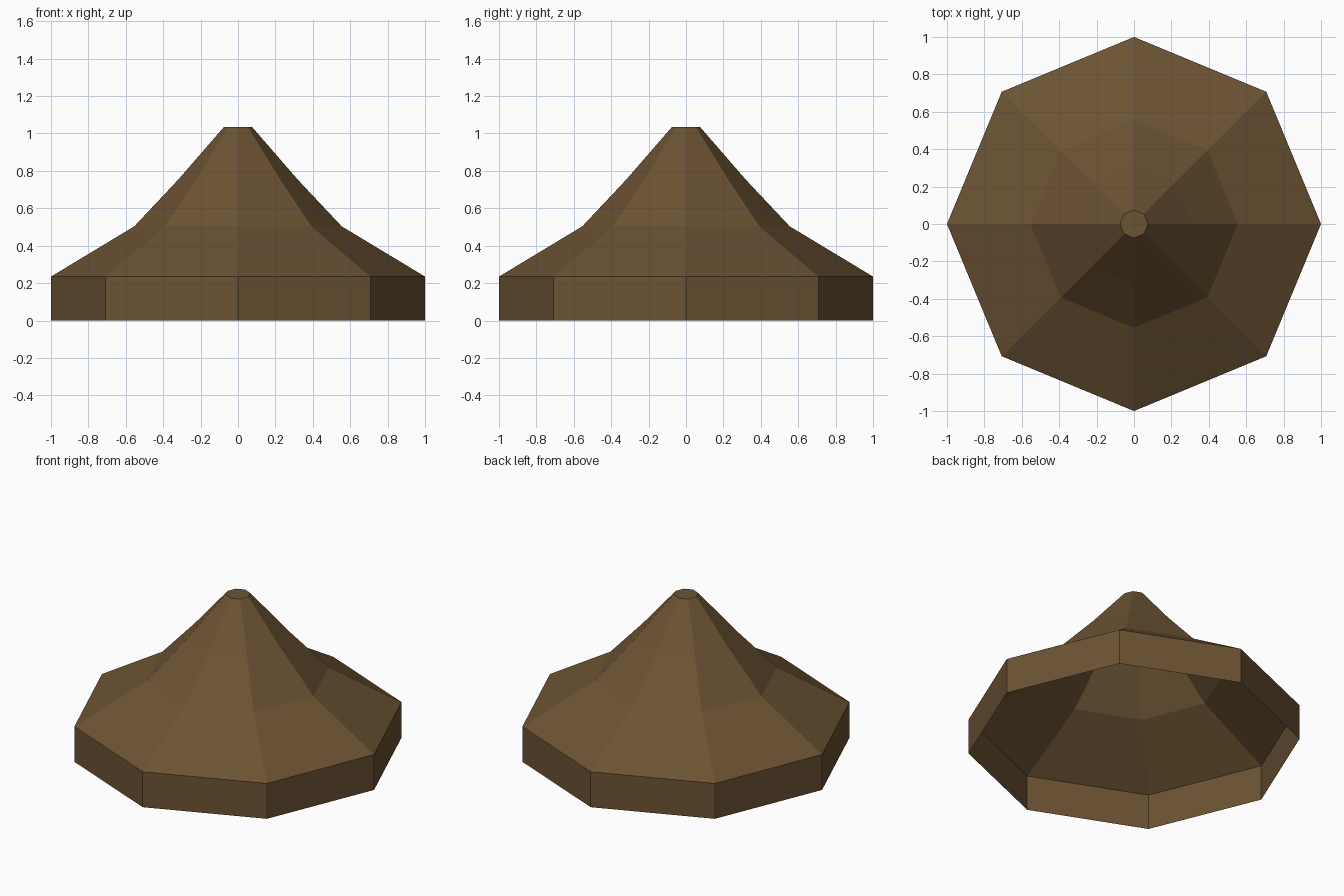
import bpy, bmesh, math

if "Cube" in bpy.data.objects:
    bpy.data.objects.remove(bpy.data.objects["Cube"])

SIDES = 8
# Roof profile from the eave up: (radius, height)
PROFILE = [(1.0, 0.0), (1.0, 0.235), (0.555, 0.503), (0.318, 0.755), (0.075, 1.035)]

brown = bpy.data.materials.new("roof brown")
brown.diffuse_color = (0.150, 0.087, 0.034, 1.0)
brown.use_nodes = True
brown.node_tree.nodes["Principled BSDF"].inputs["Base Color"].default_value = brown.diffuse_color

# Octagonal flared shell, open underneath
bm = bmesh.new()
rings = [[bm.verts.new((r * math.cos(i * math.tau / SIDES),
                        r * math.sin(i * math.tau / SIDES), z))
          for i in range(SIDES)] for r, z in PROFILE]
for low, high in zip(rings, rings[1:]):
    for i in range(SIDES):
        j = (i + 1) % SIDES
        bm.faces.new((low[i], low[j], high[j], high[i]))

# Flat cap at the peak
bm.faces.new(rings[-1])

mesh = bpy.data.meshes.new("octagonal_roof")
bm.to_mesh(mesh)
bm.free()
mesh.materials.append(brown)
roof = bpy.data.objects.new("octagonal_roof", mesh)
bpy.context.collection.objects.link(roof)
